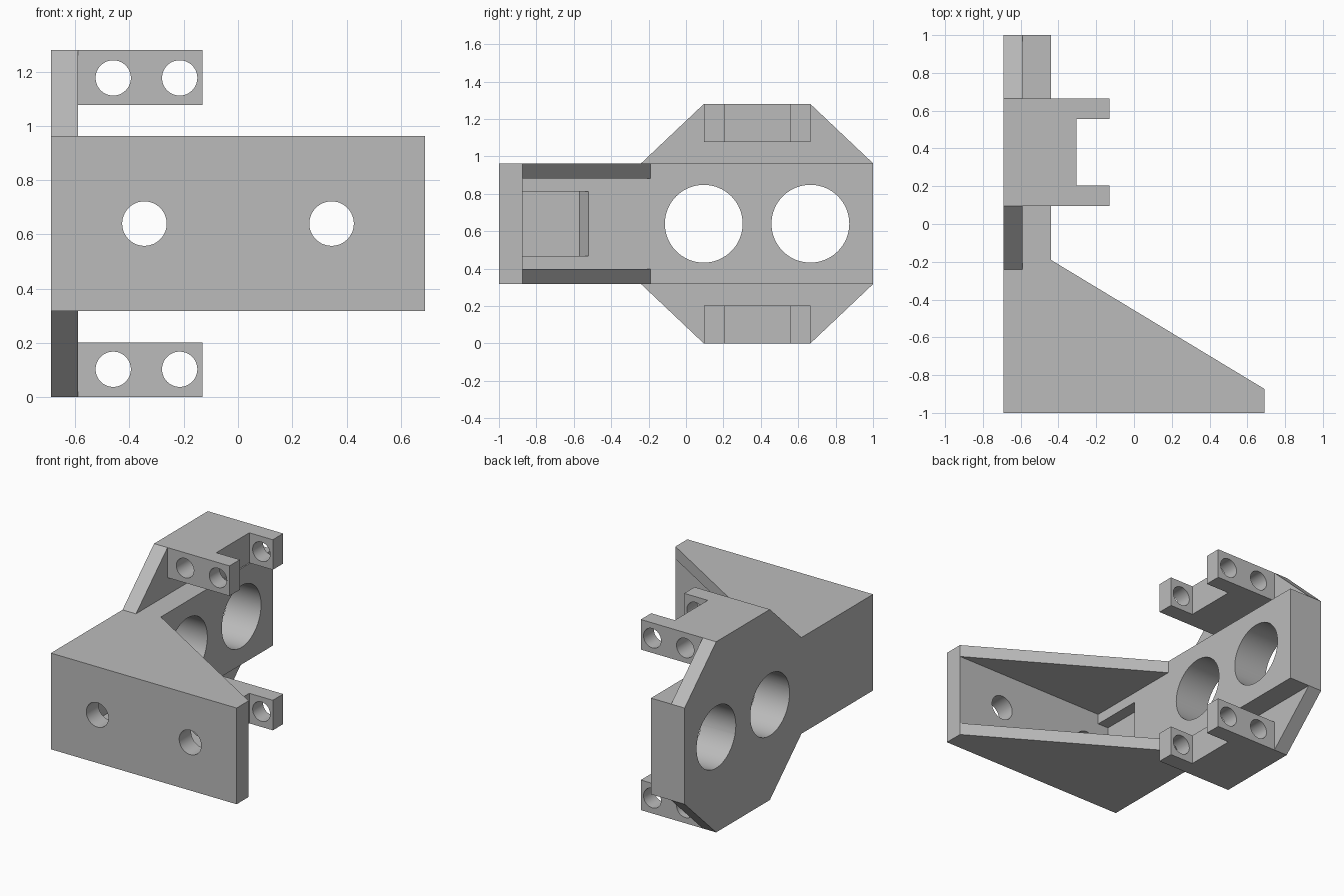
import bpy, bmesh, math
from mathutils import Vector, Matrix

cube = bpy.data.objects.get("Cube")
if cube:
    bpy.data.objects.remove(cube, do_unlink=True)

grey = bpy.data.materials.new("plain grey")
grey.use_nodes = True
colour = (0.5, 0.5, 0.5, 1)
grey.diffuse_color = colour
grey.node_tree.nodes["Principled BSDF"].inputs["Base Color"].default_value = colour

MID = 0.64            # height of the mirror plane
LOW, HIGH = 0.317, 0.963
LEFT, FACE = -0.69, -0.44


def finish(bm, name):
    bmesh.ops.recalc_face_normals(bm, faces=bm.faces)
    mesh = bpy.data.meshes.new(name)
    bm.to_mesh(mesh)
    bm.free()
    mesh.materials.append(grey)
    obj = bpy.data.objects.new(name, mesh)
    bpy.context.collection.objects.link(obj)
    return obj


def prism(name, profile, start, end, axis="z"):
    """Extrude a profile: (x, y) along z, or (y, z) along x."""
    place = (lambda a, b: (a, b, start)) if axis == "z" else (lambda a, b: (start, a, b))
    bm = bmesh.new()
    face = bm.faces.new([bm.verts.new(place(a, b)) for a, b in profile])
    new = bmesh.ops.extrude_face_region(bm, geom=[face])["geom"]
    step = Vector((0, 0, end - start) if axis == "z" else (end - start, 0, 0))
    bmesh.ops.translate(bm, vec=step, verts=[v for v in new if isinstance(v, bmesh.types.BMVert)])
    return finish(bm, name)


def rod(name, centre, radius, length, axis):
    bm = bmesh.new()
    turn = Matrix.Rotation(math.pi / 2, 4, "X" if axis == "y" else "Y")
    bmesh.ops.create_cone(bm, cap_ends=True, segments=64, radius1=radius, radius2=radius,
                          depth=length, matrix=Matrix.Translation(centre) @ turn)
    return finish(bm, name)


def combine(target, other, operation):
    other.hide_render = True
    mod = target.modifiers.new(operation, "BOOLEAN")
    mod.operation, mod.solver, mod.object = operation, "EXACT", other
    bpy.context.view_layer.objects.active = target
    bpy.ops.object.modifier_apply(modifier=mod.name)
    bpy.data.objects.remove(other, do_unlink=True)


# Body: front plate, sloping gussets and thick side block in one profile
bracket = prism("mounting_bracket", [(LEFT, -1), (0.69, -1), (0.69, -0.873), (FACE, -0.19),
                                     (FACE, 1), (LEFT, 1)], LOW, HIGH)

# Hollow between the upper and lower gussets
combine(bracket, prism("gusset_gap", [(FACE, -0.873), (1, -0.873), (1, -0.19), (FACE, -0.19)],
                       LOW + 0.082, HIGH - 0.082), "DIFFERENCE")

# Shallow screw clearance with a slanted end
combine(bracket, prism("screw_pocket", [(-0.52, -0.873), (-0.4, -0.873), (-0.4, -0.495),
                                        (-0.52, -0.57)], MID - 0.173, MID + 0.173), "DIFFERENCE")

# Thin eight-sided flange
flange = [(-0.24, HIGH), (0.095, 1.28), (0.665, 1.28), (1, HIGH),
          (1, LOW), (0.665, 0), (0.095, 0), (-0.24, LOW)]
combine(bracket, prism("side_flange", flange, LEFT, -0.59, "x"), "UNION")

# Forked tabs at the top and bottom of the flange
fork = [(LEFT, 0.095), (-0.13, 0.095), (-0.13, 0.205), (-0.305, 0.205),
        (-0.305, 0.555), (-0.13, 0.555), (-0.13, 0.665), (LEFT, 0.665)]
for base in (0, 1.078):
    combine(bracket, prism("forked_tab", fork, base, base + 0.202), "UNION")

# Large side holes
for y in (0.095, 0.665):
    combine(bracket, rod("side_hole", (-0.6, y, MID), 0.208, 1, "x"), "DIFFERENCE")

# Front plate screw holes
for x in (-0.345, 0.345):
    combine(bracket, rod("plate_hole", (x, -0.94, MID), 0.082, 0.3, "y"), "DIFFERENCE")

# Tab holes
for z in (MID - 0.537, MID + 0.537):
    for x in (-0.46, -0.215):
        combine(bracket, rod("tab_hole", (x, 0.38, z), 0.065, 1, "y"), "DIFFERENCE")

# Clean flat faces and smooth the hole walls
bm = bmesh.new()
bm.from_mesh(bracket.data)
bmesh.ops.remove_doubles(bm, verts=bm.verts, dist=0.0001)
bmesh.ops.dissolve_limit(bm, angle_limit=math.radians(0.5), verts=bm.verts, edges=bm.edges)
bm.to_mesh(bracket.data)
bm.free()
bpy.ops.object.select_all(action="DESELECT")
bracket.select_set(True)
bpy.context.view_layer.objects.active = bracket
bpy.ops.object.shade_smooth_by_angle(angle=math.radians(20))
